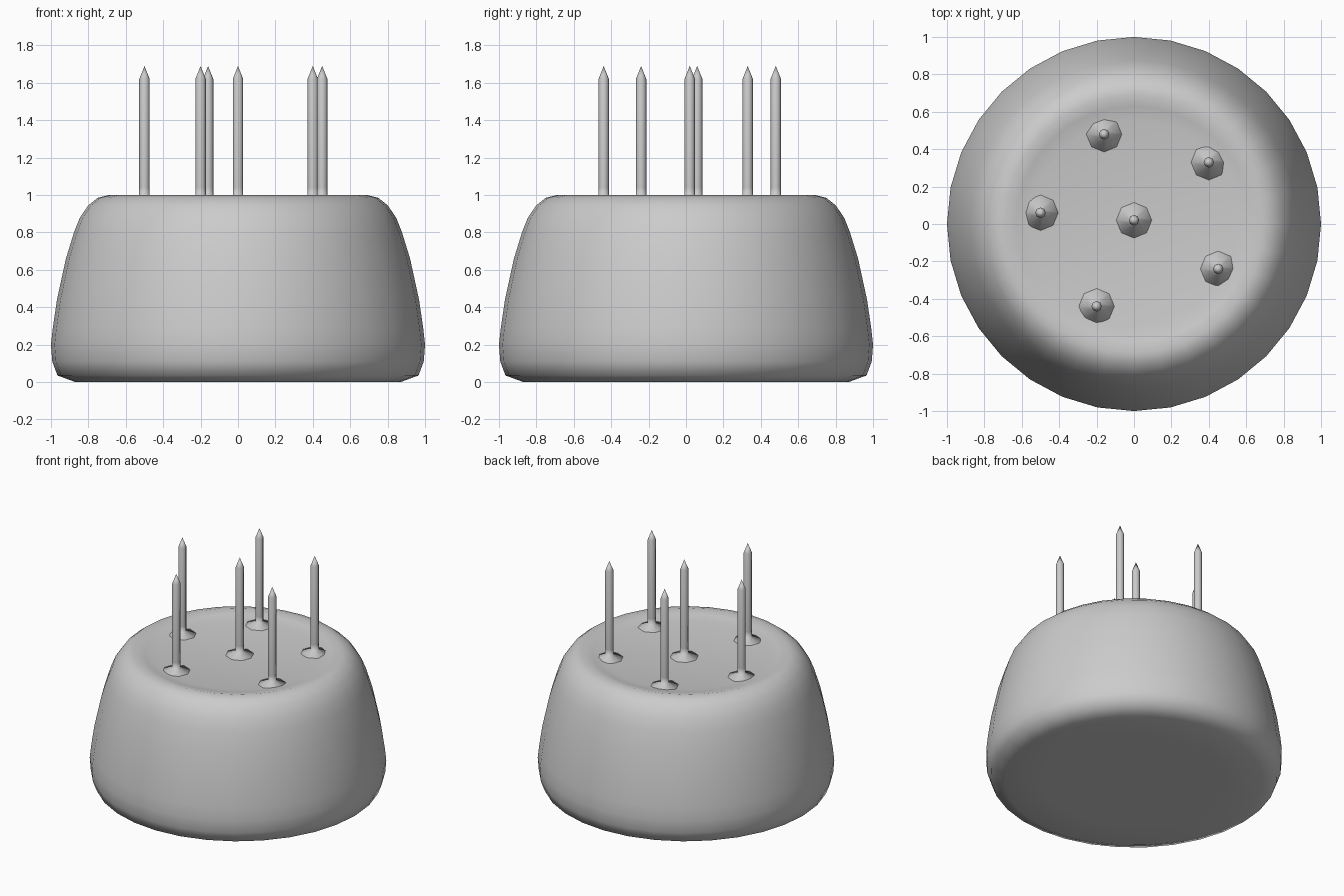
import bpy
import bmesh
import math

cube = bpy.data.objects.get("Cube")
if cube:
    bpy.data.objects.remove(cube, do_unlink=True)

grey = bpy.data.materials.new("plain_grey")
grey.use_nodes = True
colour = (0.6, 0.6, 0.6, 1.0)
grey.diffuse_color = colour
grey.node_tree.nodes["Principled BSDF"].inputs["Base Color"].default_value = colour


def lathe(name, profile, sides, location=(0, 0, 0)):
    """Turn a bottom-to-top (radius, z) profile around z; zero radius makes a pole."""
    bm = bmesh.new()
    rings = []
    for radius, z in profile:
        if radius == 0:
            rings.append([bm.verts.new((0, 0, z))] * sides)
            continue
        angles = [math.tau * i / sides for i in range(sides)]
        rings.append([bm.verts.new((radius * math.cos(a), radius * math.sin(a), z))
                      for a in angles])
    for low, high in zip(rings, rings[1:]):
        for i in range(sides):
            j = (i + 1) % sides
            corners = dict.fromkeys((low[i], low[j], high[j], high[i]))
            bm.faces.new(list(corners))
    for face in bm.faces:
        face.smooth = True
    bmesh.ops.recalc_face_normals(bm, faces=bm.faces)
    mesh = bpy.data.meshes.new(name)
    bm.to_mesh(mesh)
    bm.free()
    mesh.materials.append(grey)
    obj = bpy.data.objects.new(name, mesh)
    obj.location = location
    bpy.context.collection.objects.link(obj)
    return obj


# Rounded base with a shallow dished top
base_profile = [
    (0, 0.005), (0.6, 0.005), (0.87, 0.0), (0.965, 0.035), (0.993, 0.11),
    (1.0, 0.2), (0.99, 0.29), (0.968, 0.44), (0.92, 0.66), (0.877, 0.8),
    (0.845, 0.88), (0.8, 0.945), (0.75, 0.985), (0.69, 1.0),
    (0.63, 0.985), (0.55, 0.97), (0, 0.965),
]
lathe("base", base_profile, 32)

# Pointed pins, each with a flared foot standing in the dish
pin_profile = [
    (0.095, 0.95), (0.095, 0.97), (0.028, 0.995), (0.028, 1.04),
    (0.028, 1.62), (0, 1.69),
]
pin_spots = [(0, 0.02), (-0.5, 0.06), (-0.16, 0.48),
             (0.4, 0.33), (0.45, -0.24), (-0.2, -0.44)]
for number, (x, y) in enumerate(pin_spots, 1):
    lathe(f"pin_{number}", pin_profile, 8, (x, y, 0))
